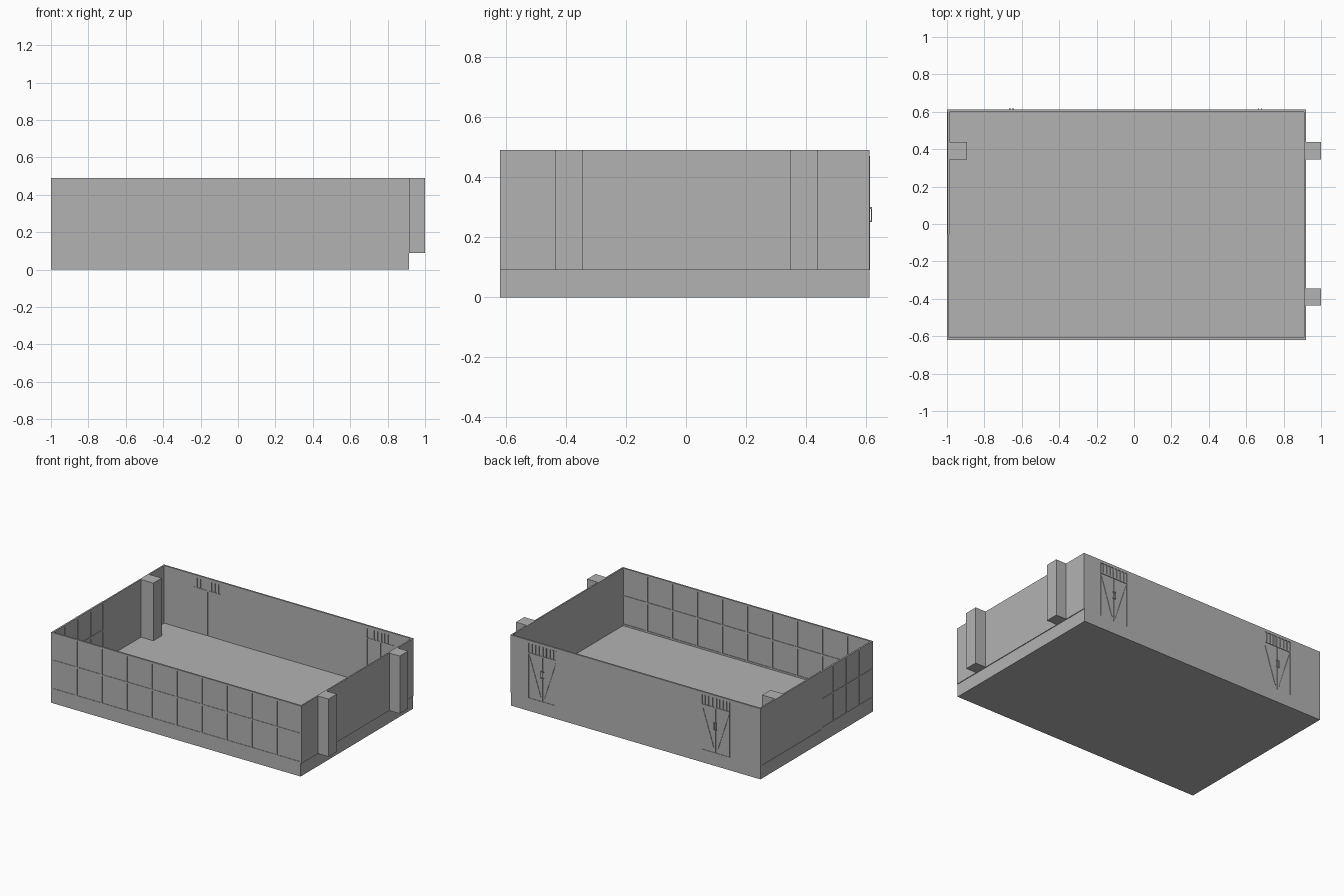
import bpy
import math
from mathutils import Matrix, Vector

cube = bpy.data.objects.get("Cube")
if cube:
    bpy.data.objects.remove(cube, do_unlink=True)

grey = bpy.data.materials.new("plain grey")
grey.use_nodes = True
colour = (0.45, 0.45, 0.45, 1)
grey.diffuse_color = colour
grey.node_tree.nodes["Principled BSDF"].inputs["Base Color"].default_value = colour

CORNERS = [(x, y, z) for x in (0, 1) for y in (0, 1) for z in (0, 1)]
SIDES = [(0, 1, 3, 2), (4, 6, 7, 5), (0, 4, 5, 1), (2, 3, 7, 6), (0, 2, 6, 4), (1, 5, 7, 3)]


def boxes(name, spans):
    """One object made of boxes, each given as x, y and z ranges."""
    verts, faces = [], []
    for span in spans:
        start = len(verts)
        verts += [tuple(span[a][c[a]] for a in range(3)) for c in CORNERS]
        faces += [tuple(start + i for i in f) for f in SIDES]
    mesh = bpy.data.meshes.new(name)
    mesh.from_pydata(verts, [], faces)
    mesh.materials.append(grey)
    obj = bpy.data.objects.new(name, mesh)
    bpy.context.collection.objects.link(obj)
    return obj


def around(centre, width):
    return (centre - width / 2, centre + width / 2)


# Main levels and outline
BASE, TOP = 0.09, 0.49
LEFT, RIGHT = -1.0, 0.915
FRONT, BACK = -0.62, 0.612
GLASS_END = -0.055
RAIL = 0.294
BAR = 0.012
wall_z = (BASE, TOP)

# Floor slab
boxes("floor_slab", [((LEFT, RIGHT), (FRONT, BACK), (0, BASE))])

# Solid end walls
boxes("side_wall", [((0.91, 0.92), (-0.61, 0.605), wall_z)])
boxes("opposite_side_wall", [((-0.997, -0.987), (GLASS_END, 0.6), wall_z)])

# Back wall, with openings for two double doors and their transoms
doors = [(-0.765, -0.545), (0.565, 0.785)]
back_y = (0.6, BACK)
pieces, start = [], LEFT
for x0, x1 in doors:
    pieces.append(((start, x0), back_y, wall_z))
    pieces.append(((x0, x1), back_y, (0.47, TOP)))
    start = x1
pieces.append(((start, 0.92), back_y, wall_z))
boxes("back_wall", pieces)

# Pillars
for name, x, y in (("front_pillar", 0.96, -0.39), ("back_pillar", 0.96, 0.392),
                   ("inner_pillar", -0.94, 0.392)):
    boxes(name, [(around(x, 0.08 if x > 0 else 0.096), around(y, 0.092), wall_z)])


def glazing(name, begin, end, bays, outer, along_x):
    """Window wall: a thin pane between upright bars and level rails."""
    def place(run, depth, height):
        return (run, depth, height) if along_x else (depth, run, height)
    pane = (outer + 0.003, outer + 0.008)
    bars = (outer, outer + 0.012)
    step = (end - begin) / bays
    boxes(name + "_panes", [place((begin, end), pane, wall_z)])
    frame = []
    for i in range(bays + 1):
        middle = min(max(begin + i * step, begin + BAR / 2), end - BAR / 2)
        frame.append(place(around(middle, BAR), bars, wall_z))
    for z in (BASE + BAR / 2, RAIL, TOP - BAR / 2):
        frame.append(place((begin, end), bars, around(z, BAR)))
    boxes(name + "_frame", frame)


glazing("front_window", LEFT, 0.92, 10, FRONT, True)
glazing("corner_window", FRONT, GLASS_END, 4, LEFT, False)


def diagonal(name, a, b, y):
    """Slim brace between two points in the door plane."""
    a, b = Vector((a[0], y, a[1])), Vector((b[0], y, b[1]))
    d = b - a
    brace = boxes(name, [((0, d.length), (-0.002, 0.002), (-0.003, 0.003))])
    brace.matrix_world = Matrix.Translation(a) @ Matrix.Rotation(
        -math.atan2(d.z, d.x), 4, "Y")


# Double doors
for label, (x0, x1) in zip(("near", "far"), doors):
    mid = (x0 + x1) / 2
    head = 0.4
    leaf_y = (0.602, 0.609)
    frame_y = (0.6, 0.613)
    gap = 0.002
    boxes(label + "_door_leaves", [
        ((x0 + 0.003, mid - gap), leaf_y, (BASE, head)),
        ((mid + gap, x1 - 0.003), leaf_y, (BASE, head))])
    boxes(label + "_door_frame", [
        ((x0, x0 + 0.006), frame_y, (BASE, 0.47)),
        ((x1 - 0.006, x1), frame_y, (BASE, 0.47)),
        ((x0, x1), frame_y, around(head, 0.008))])
    # Transom: four small panes above each leaf
    boxes(label + "_transom_panes", [((x0, x1), (0.604, 0.607), (head, 0.47))])
    pitch = (x1 - x0) / 8
    boxes(label + "_transom_bars", [
        (around(x0 + i * pitch, 0.014 if i == 4 else 0.007), frame_y, (head, 0.47))
        for i in range(1, 8)])
    # Braces and handles on each leaf
    for side, edge in ((-1, x0), (1, x1)):
        diagonal(label + "_door_brace", (edge - side * 0.01, head - 0.02),
                 (mid + side * 0.015, BASE + 0.03), 0.61)
    boxes(label + "_door_handles", [
        span for side in (-1, 1) for span in (
            (around(mid + side * 0.008, 0.004), (0.616, 0.62), (0.25, 0.3)),
            (around(mid + side * 0.008, 0.004), (0.607, 0.617), (0.25, 0.256)),
            (around(mid + side * 0.008, 0.004), (0.607, 0.617), (0.294, 0.3)))])
